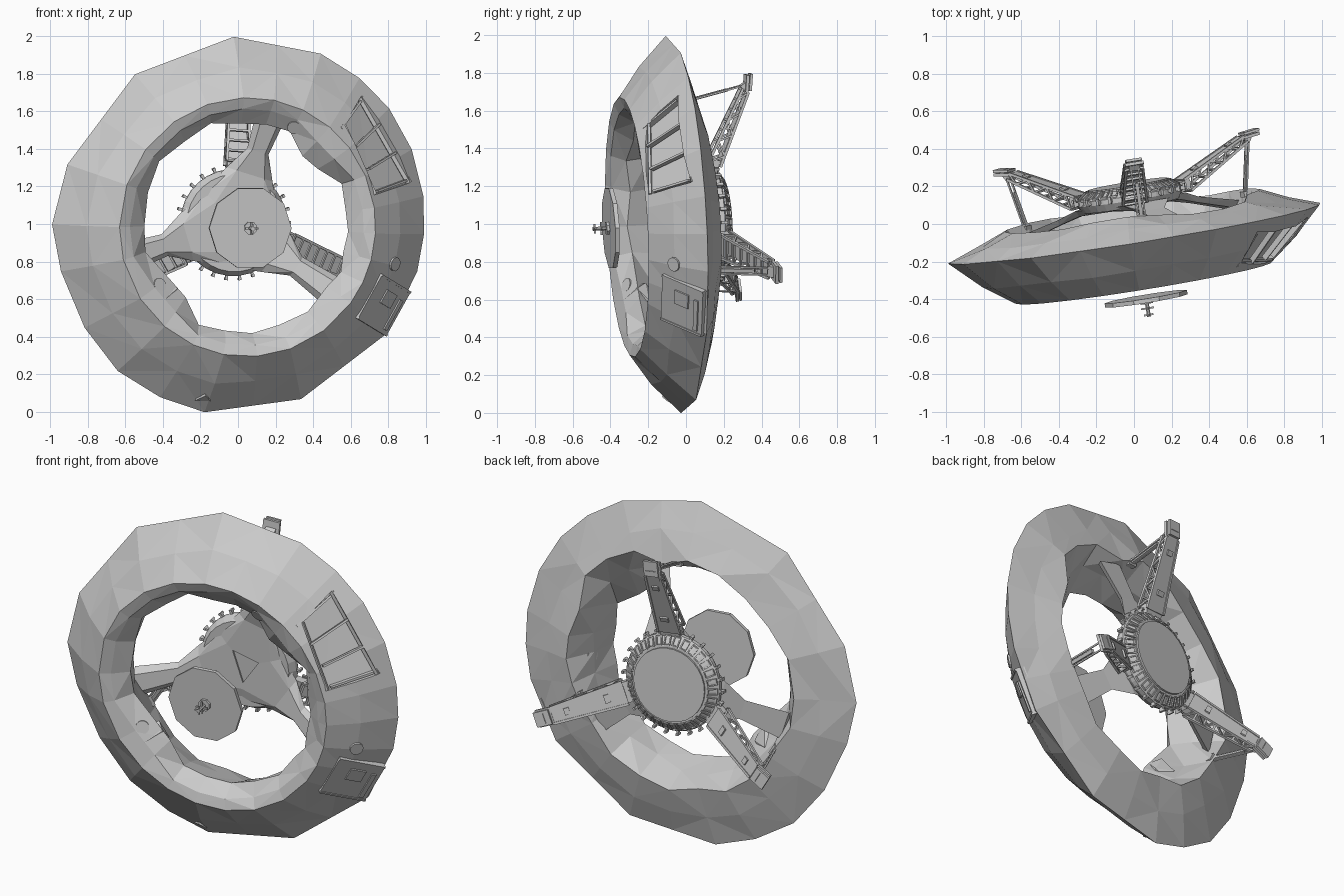
import bpy
import bmesh
import random
from math import atan2, cos, degrees, hypot, pi, radians, sin
from mathutils import Matrix, Vector

random.seed(4)
if "Cube" in bpy.data.objects:
    bpy.data.objects.remove(bpy.data.objects["Cube"])

# The whole station leans slightly about its own axis
FRAME = (Matrix.Translation((0, 0, 1)) @ Matrix.Rotation(radians(9.2), 4, "Z")
         @ Matrix.Rotation(radians(3), 4, "X"))


def polar(deg):
    """Frame whose x is radial, y tangential and z the station axis (to the back)."""
    c, s = cos(radians(deg)), sin(radians(deg))
    return FRAME @ Matrix(((c, s, 0, 0), (0, 0, 1, 0), (s, -c, 0, 0), (0, 0, 0, 1)))


def finish(name, bm):
    bmesh.ops.recalc_face_normals(bm, faces=bm.faces)
    mesh = bpy.data.meshes.new(name)
    bm.to_mesh(mesh)
    bm.free()
    obj = bpy.data.objects.new(name, mesh)
    bpy.context.collection.objects.link(obj)
    return obj


def beam(bm, frame, p, q, width, depth, side=(0, 1, 0)):
    """Box from p to q, width measured along the side direction."""
    p, q = Vector(p), Vector(q)
    x = (q - p).normalized()
    z = x.cross(Vector(side)).normalized()
    y = z.cross(x)
    rot = Matrix((x, y, z)).transposed().to_4x4()
    size = Matrix.Diagonal(((q - p).length, width, depth, 1))
    bmesh.ops.create_cube(bm, size=1,
                          matrix=frame @ Matrix.Translation((p + q) / 2) @ rot @ size)


def hull(bm, points):
    verts = [bm.verts.new(p) for p in points]
    bmesh.ops.convex_hull(bm, input=verts)


def drum(bm, frame, sides, r1, h1, r2, h2):
    """Cone frustum along the frame's z axis."""
    bmesh.ops.create_cone(bm, cap_ends=True, segments=sides, radius1=r1, radius2=r2,
                          depth=h2 - h1,
                          matrix=frame @ Matrix.Translation((0, 0, (h1 + h2) / 2))
                          @ Matrix.Rotation(pi / sides, 4, "Z"))


def front_height(r):
    return -0.06 - (1 - r) * 0.87


NORMAL = Vector((0.656, 0, -0.754))

# Rocky ring: irregular rim outline, jagged front throat widening to the back
RIM = [(.995, -.05), (.99, .15), (.925, .4), (.8, .62), (.64, .78), (.43, .91), (-.04, 1),
       (-.57, .8), (-.93, .32), (-1.01, 0), (-.96, -.25), (-.83, -.55), (-.65, -.78),
       (-.42, -.92), (-.18, -1), (.34, -.93), (.8, -.58), (.96, -.25)]
outline = []
for i, (x, z) in enumerate(RIM):
    nx, nz = RIM[(i + 1) % len(RIM)]
    outline.append((x, z))
    if hypot(nx - x, nz - z) > 0.35:
        outline.append(((x + nx) / 2, (z + nz) / 2))


def rough(amount):
    return random.uniform(-amount, amount)


bm = bmesh.new()
loops = []
for x, z in outline:
    a, rim = degrees(atan2(z, x)), hypot(x, z)
    frame = polar(a)
    pull = 0.08 if 30 < a < 60 or -150 < a < -128 else 0
    notch = 0.07 if 30 < a < 66 else 0
    section = [(rim, -0.05), ((rim + .69) / 2, -0.198 + rough(.01)),
               (.69, -0.318), (.63 - pull / 2, -.29 + rough(.015)),
               (.56 - pull + rough(.02), -.225 + rough(.02)),
               (.61 + notch / 2 + rough(.015), -.08 + rough(.02)),
               (.67 + notch + rough(.025), .068 - notch / 3 + rough(.012)),
               (.83 + rough(.015), .012 + rough(.01))]
    loops.append([bm.verts.new(frame @ Vector((r, 0, h))) for r, h in section])
for i, loop in enumerate(loops):
    following = loops[(i + 1) % len(loops)]
    for j in range(len(loop)):
        k = (j + 1) % len(loop)
        bm.faces.new((loop[j], loop[k], following[k], following[j]))
bmesh.ops.triangulate(bm, faces=bm.faces)
ring = finish("rock_ring", bm)

# Recessed window bay cut into the front of the ring
bm = bmesh.new()
BAY = [(14, .715), (14, .94), (47, .94), (46, .76)]
hull(bm, [polar(a) @ (Vector((r, 0, front_height(r))) + NORMAL * d)
          for a, r in BAY for d in (-.035, .08)])
cutter = finish("bay_cutter", bm)
cutter.hide_render = True
cut = ring.modifiers.new("bay", "BOOLEAN")
cut.operation, cut.solver, cut.object = "DIFFERENCE", "EXACT", cutter
bpy.context.view_layer.update()
carved = bpy.data.meshes.new_from_object(
    ring.evaluated_get(bpy.context.evaluated_depsgraph_get()))
ring.modifiers.clear()
ring.data = carved
bpy.data.objects.remove(cutter)

bm = bmesh.new()
for deg in (15, 25, 36, 46):
    p, q = [Vector((r, 0, front_height(r))) - NORMAL * .02 for r in (.735, .925)]
    beam(bm, polar(deg), p, q, .012, .03)
corners = [FRAME.inverted() @ polar(a) @ (Vector((r, 0, front_height(r))) - NORMAL * .015)
           for a, r in BAY]
for p, q in ((corners[1], corners[2]), (corners[0], corners[3])):
    beam(bm, FRAME, p, q, .014, .03)
finish("window_frames", bm)

# Access hatch on the lower left of the rim
bm = bmesh.new()
hatch = polar(-29)


def on_hatch(r, t, lift):
    return Vector((r, t, front_height(r))) + NORMAL * lift


beam(bm, hatch, on_hatch(.77, 0, -.025), on_hatch(.98, 0, -.025), .26, .05)
for t in (-.13, .13):
    beam(bm, hatch, on_hatch(.77, t, -.01), on_hatch(.98, t, -.01), .012, .03)
beam(bm, hatch, on_hatch(.84, -.04, .003), on_hatch(.91, -.04, .003), .08, .012)
beam(bm, hatch, on_hatch(.94, .02, .003), on_hatch(.96, .02, .003), .18, .012)
finish("access_hatch", bm)

# Round ports on the outer slope, the front lip and the inner wall
bm = bmesh.new()
for deg, r, h, tilt in ((-14, .835, front_height(.835), 139), (64, .59, -.255, -150),
                        (-5, .615, -.08, -68), (214, .56, -.255, -150)):
    spot = polar(deg) @ Matrix.Translation((r, 0, h)) @ Matrix.Rotation(
        radians(tilt), 4, "Y")
    drum(bm, spot, 12, .038, -.012, .038, .012)
finish("ports", bm)

# Boulders grown into the ring
for name, deg, r, h, size in (("inner_boulder", 222, .58, -.2, .09),
                              ("rim_boulder", 258, .925, -.08, .05)):
    bm = bmesh.new()
    bmesh.ops.create_icosphere(bm, subdivisions=1, radius=size,
                               matrix=polar(deg) @ Matrix.Translation((r, 0, h)))
    for v in bm.verts:
        v.co += Vector([rough(.02) for _ in range(3)])
    finish(name, bm)

# Toothed hub at the back
axis = polar(0)
bm = bmesh.new()
drum(bm, axis, 30, .26, .1, .285, .14)
drum(bm, axis, 30, .285, .14, .285, .165)
drum(bm, axis, 30, .285, .165, .225, .205)
drum(bm, axis, 30, .215, .2, .215, .215)
finish("hub", bm)

bm = bmesh.new()
for i in range(26):
    frame = polar(i * 360 / 26)
    beam(bm, frame, (.27, 0, .155), (.308, 0, .155), .014, .02)
    beam(bm, frame, (.303, 0, .14), (.303, 0, .175), .016, .012)
finish("hub_teeth", bm)

bm = bmesh.new()
for i in range(30):
    frame = polar(i * 12)
    for t in (-.016, .016):
        beam(bm, frame, (.275, t, .174), (.228, t, .206), .007, .01)
    for r, h in ((.273, .175), (.23, .204)):
        beam(bm, frame, (r, -.018, h), (r, .018, h), .008, .01, (1, 0, 0))
finish("hub_windows", bm)

# Spokes, arms, struts and docking heads, three of each
BASE, TIP = Vector((.33, 0, .125)), Vector((.7, 0, .325))
SLOPE = (TIP - BASE).normalized()
BACK = Vector((-SLOPE.z, 0, SLOPE.x))


def arm_point(s, side, back):
    return (BASE.lerp(TIP, s) + Vector((0, side * (.065 - .02 * s), 0))
            + BACK * back * (.07 - .035 * s))


for label, deg in (("top", 86), ("left", 338), ("right", 210)):
    # Flared spoke blade
    bm = bmesh.new()
    blade = polar(deg - 13)
    sections = [(.05, .24, .09, .11), (.27, .13, .085, .12),
                (.4, .06, .05, .08), (.64, .085, -.02, .02)]
    for near, far in zip(sections, sections[1:]):
        hull(bm, [blade @ Vector((r, w * t, h)) for r, w, f, b in (near, far)
                  for t, h in ((-1, b), (1, b), (-.6, f), (.6, f))])
    finish(label + "_spoke", bm)

    # Lattice arm with a solid back plate and rungs
    frame = polar(deg)
    bm = bmesh.new()
    for side in (-1, 1):
        for back in (0, 1):
            beam(bm, frame, arm_point(0, side, back), arm_point(1, side, back), .014, .014)
        for i in range(7):
            beam(bm, frame, arm_point(i / 7, side, i % 2),
                 arm_point((i + 1) / 7, side, 1 - i % 2), .01, .01)
    for i in range(8):
        beam(bm, frame, arm_point(i / 7, -1, 0), arm_point(i / 7, 1, 0), .012, .012, BACK)
    hull(bm, [frame @ arm_point(s, side, back) for s in (0, 1)
              for side in (-1, 1) for back in (.85, 1.05)])
    for s in (.25, .8):
        beam(bm, frame, arm_point(s, -.4, 1.1), arm_point(s, .4, 1.1), .012, .03, BACK)
    beam(bm, frame, (.25, 0, .14), arm_point(.06, 0, .5), .12, .05)
    finish(label + "_arm", bm)

    # Docking head made of two stacked plates
    bm = bmesh.new()
    beam(bm, frame, (.685, 0, .348), (.775, 0, .358), .1, .016)
    beam(bm, frame, (.69, 0, .368), (.78, 0, .378), .085, .014)
    beam(bm, frame, (.705, 0, .325), (.735, 0, .372), .06, .03)
    finish(label + "_docking_head", bm)

    # Brace strut down to the ring
    bm = bmesh.new()
    for side in (-.02, .02):
        beam(bm, frame, (.72, side, .34), (.655, side, .04), .009, .009)
    beam(bm, frame, (.7, 0, .25), (.655, 0, .04), .02, .016)
    beam(bm, frame, (.655, -.03, .05), (.655, .03, .05), .03, .03, (1, 0, 0))
    finish(label + "_strut", bm)

# Free-standing front shield plate with its antenna
bm = bmesh.new()
drum(bm, axis, 10, .222, -.415, .222, -.392)
finish("front_plate", bm)
bm = bmesh.new()
drum(bm, axis, 8, .036, -.43, .036, -.41)
drum(bm, axis, 8, .011, -.5, .011, -.43)
for h, reach in ((-.455, .035), (-.49, .025)):
    beam(bm, axis, (-reach, 0, h), (reach, 0, h), .009, .009)
    beam(bm, axis, (0, -reach, h), (0, reach, h), .009, .009, (1, 0, 0))
finish("antenna", bm)
